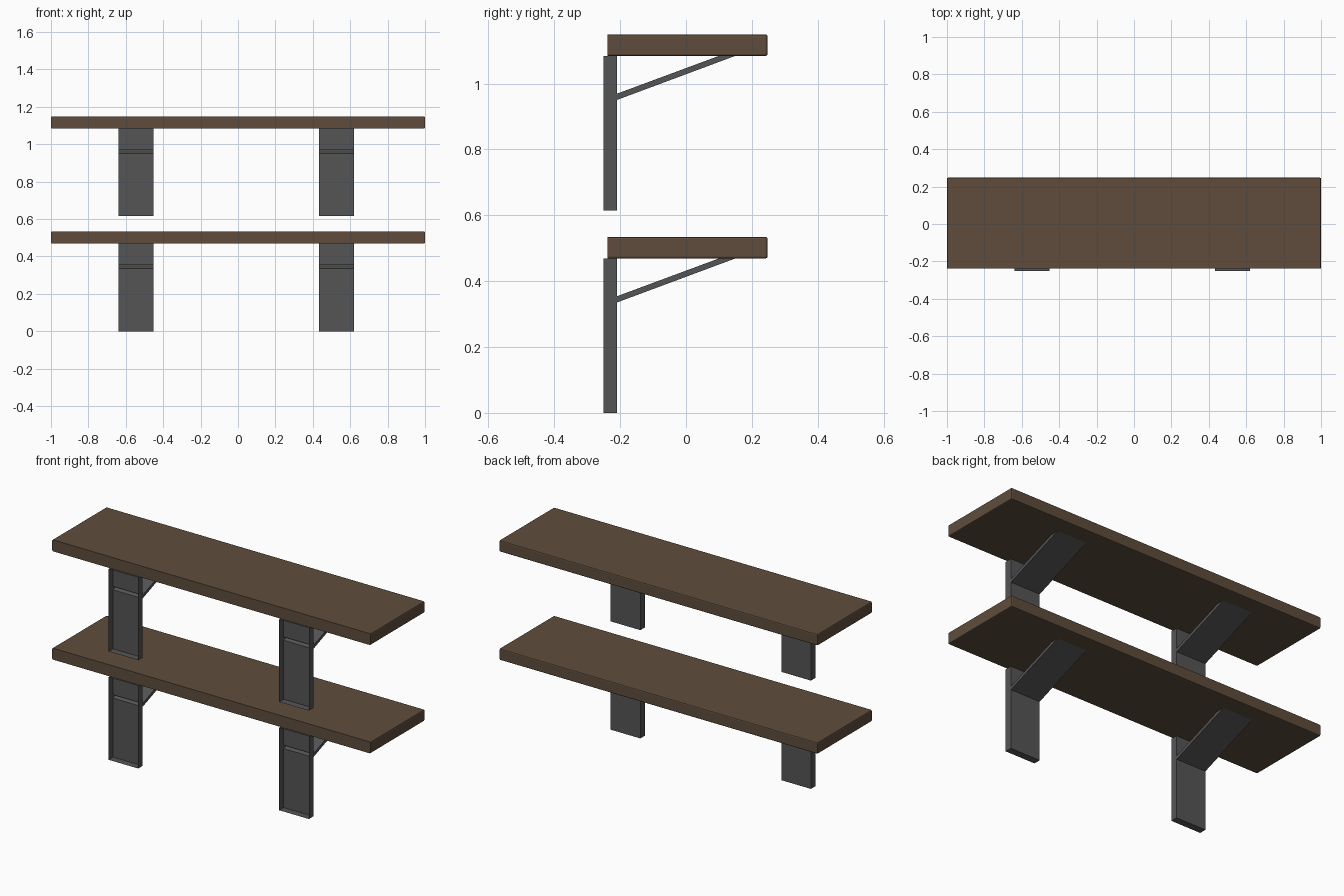
import bpy, bmesh

if "Cube" in bpy.data.objects:
    bpy.data.objects.remove(bpy.data.objects["Cube"])


def material(name, color):
    m = bpy.data.materials.new(name)
    m.diffuse_color = (*color, 1)
    m.use_nodes = True
    m.node_tree.nodes["Principled BSDF"].inputs["Base Color"].default_value = m.diffuse_color
    return m


WOOD = material("dark_wood", (0.113, 0.073, 0.046))
METAL = material("grey_metal", (0.09, 0.09, 0.09))
TOP = 0.469  # height where the bracket meets the board


def finish(bm, name, mat):
    bmesh.ops.recalc_face_normals(bm, faces=bm.faces)
    mesh = bpy.data.meshes.new(name)
    bm.to_mesh(mesh)
    bm.free()
    mesh.materials.append(mat)
    ob = bpy.data.objects.new(name, mesh)
    bpy.context.collection.objects.link(ob)


def board(name, z0, z1):
    # Plank with softened edges, except around its flat front face
    bm = bmesh.new()
    bmesh.ops.create_cube(bm, size=1)
    for v in bm.verts:
        v.co.x *= 2
        v.co.y = 0.248 if v.co.y > 0 else -0.239
        v.co.z = z1 if v.co.z > 0 else z0
    edges = [e for e in bm.edges if any(v.co.y > 0 for v in e.verts)
             or abs(e.verts[0].co.z - e.verts[1].co.z) > 0.01]
    edges = [e for e in edges if not all(v.co.y < 0 for v in e.verts)]
    bmesh.ops.bevel(bm, geom=edges, offset=0.006, segments=2, profile=0.5, affect='EDGES')
    finish(bm, name, WOOD)


def bracket(name, x0, x1, z):
    # Hollow post open to the front, with a hollow sloping brace behind it
    profile = [(-0.25, TOP), (-0.21, TOP), (-0.21, 0.354), (0.10, TOP),
               (0.15, TOP), (-0.21, 0.335), (-0.21, 0), (-0.25, 0)]
    bm = bmesh.new()
    left = [bm.verts.new((x0, y, h + z)) for y, h in profile]
    right = [bm.verts.new((x1, y, h + z)) for y, h in profile]
    for i in range(len(profile) - 1):
        bm.faces.new((left[i], left[i + 1], right[i + 1], right[i]))
    for side in (left, right):
        bm.faces.new([side[i] for i in (0, 1, 2, 5, 6, 7)])
        bm.faces.new(side[2:6])
    finish(bm, name, METAL)


# Two identical shelves, one above the other
for level, z in (("lower", 0), ("upper", 0.615)):
    board(level + "_board", TOP + z, 0.534 + z)
    bracket(level + "_left_bracket", -0.638, -0.452, z)
    bracket(level + "_right_bracket", 0.434, 0.62, z)
